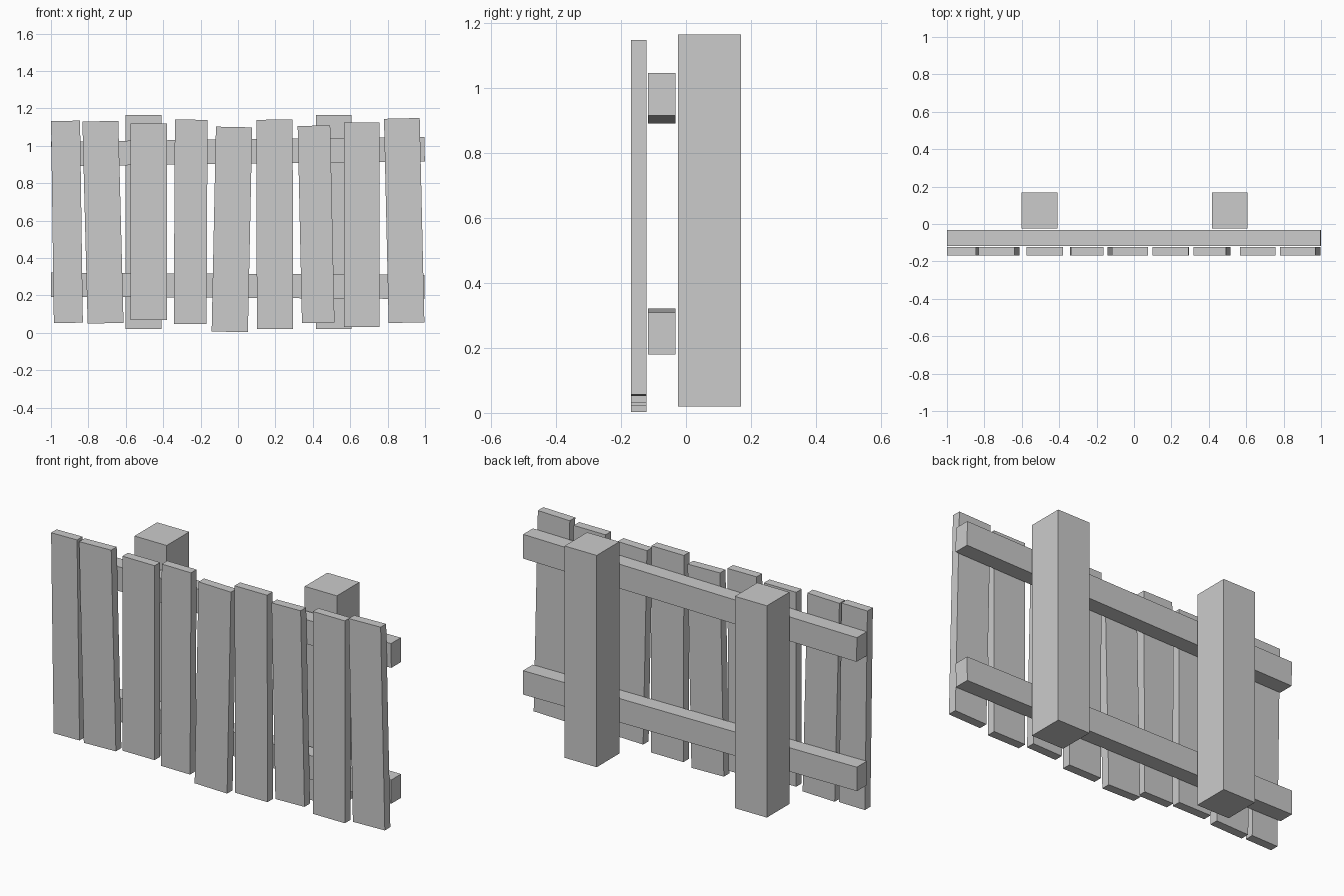
import bpy
from math import atan2, hypot


def beam(name, start, end, width, y0, y1):
    """Rectangular timber running between two (x, z) end centres."""
    dx, dz = end[0] - start[0], end[1] - start[1]
    centre = ((start[0] + end[0]) / 2, (y0 + y1) / 2, (start[1] + end[1]) / 2)
    bpy.ops.mesh.primitive_cube_add(size=1, location=centre,
                                    rotation=(0, atan2(dx, dz), 0))
    ob = bpy.context.object
    ob.name = name
    ob.scale = (width, y1 - y0, hypot(dx, dz))
    bpy.ops.object.transform_apply(location=False, rotation=False, scale=True)
    return ob


# Uneven front planks: bottom x, bottom z, top x, top z, width
planks = [
    (-0.907, 0.053, -0.922, 1.133, 0.155),
    (-0.708, 0.051, -0.736, 1.131, 0.192),
    (-0.477, 0.068, -0.477, 1.119, 0.193),
    (-0.256, 0.047, -0.250, 1.139, 0.175),
    (-0.044, 0.005, -0.021, 1.100, 0.194),
    (0.198, 0.021, 0.195, 1.139, 0.194),
    (0.429, 0.053, 0.406, 1.107, 0.174),
    (0.662, 0.031, 0.662, 1.125, 0.191),
    (0.901, 0.054, 0.876, 1.146, 0.191),
]
for i, (bx, bz, tx, tz, w) in enumerate(planks, 1):
    beam(f"plank_{i}", (bx, bz), (tx, tz), w, -0.169, -0.122)

# Slightly sloping rails
beam("lower_rail", (-0.999, 0.257), (0.998, 0.245), 0.129, -0.117, -0.033)
beam("upper_rail", (-0.998, 0.956), (0.998, 0.981), 0.131, -0.117, -0.033)

# Rear posts
for side, x in (("left", -0.506), ("right", 0.512)):
    beam(f"{side}_post", (x, 0.02), (x, 1.165), 0.192, -0.024, 0.169)
